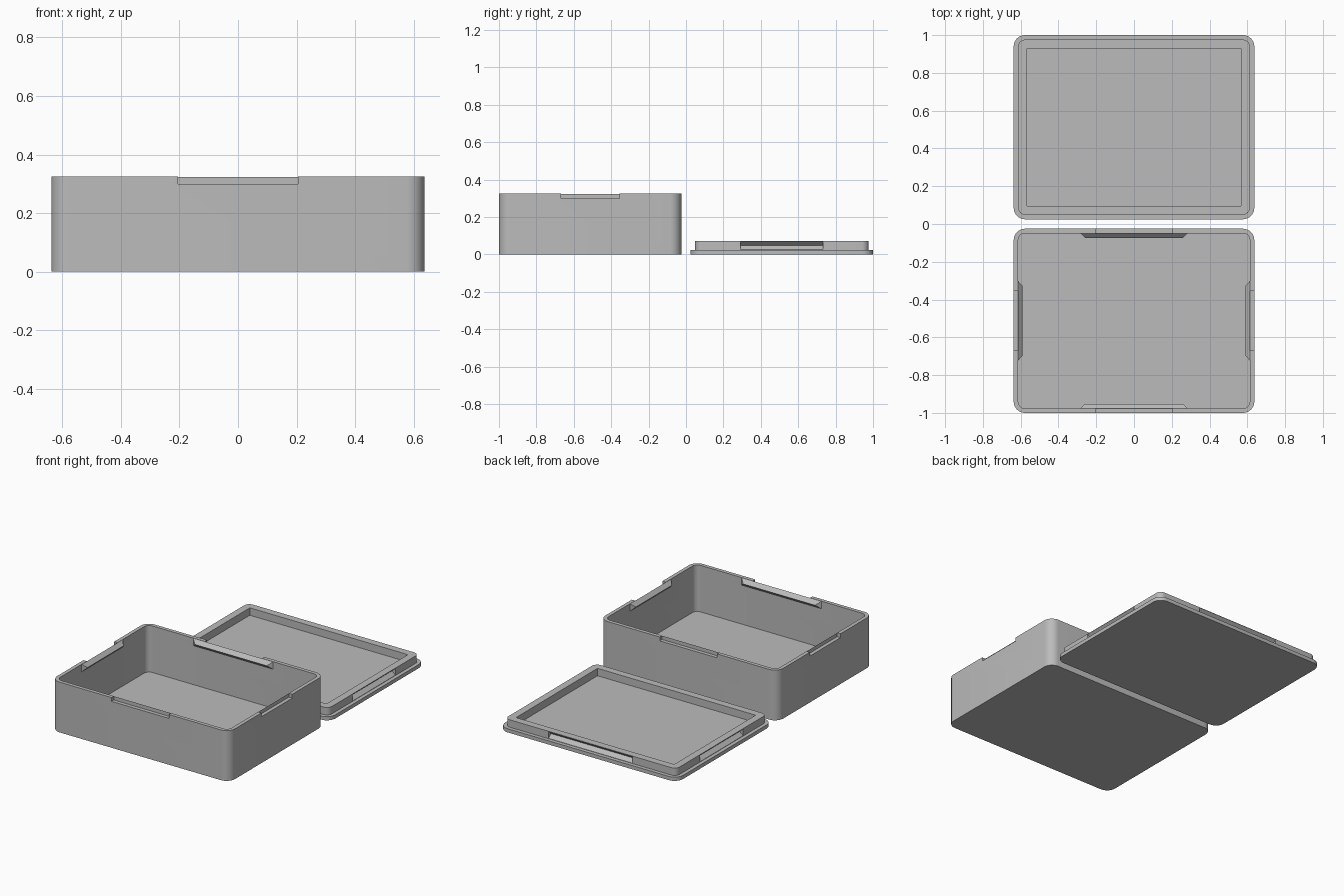
import bpy, bmesh, math
from mathutils import Matrix, Vector

cube = bpy.data.objects.get("Cube")
if cube:
    bpy.data.objects.remove(cube, do_unlink=True)

grey = bpy.data.materials.new("plain_grey")
grey.use_nodes = True
COLOR = (0.5, 0.5, 0.5, 1)
grey.diffuse_color = COLOR
for node in grey.node_tree.nodes:
    if node.type == 'BSDF_PRINCIPLED':
        node.inputs["Base Color"].default_value = COLOR

HX, HY, R = 0.637, 0.4875, 0.06      # footprint half sizes and corner radius
WALL = 0.024                         # wall, floor and lid plate thickness
HEIGHT, NOTCH_Z = 0.325, 0.30
LID_TOP, RIM = 0.072, 0.047
BOX_Y, LID_Y = -0.5125, 0.5125
SIDES = ("front", "left", "back", "right")


def make(name, bm):
    bmesh.ops.recalc_face_normals(bm, faces=bm.faces)
    mesh = bpy.data.meshes.new(name)
    bm.to_mesh(mesh)
    bm.free()
    mesh.materials.append(grey)
    ob = bpy.data.objects.new(name, mesh)
    bpy.context.collection.objects.link(ob)
    return ob


def prism(name, outline, z0, z1, matrix):
    """Extrude a flat outline from z0 to z1."""
    bm = bmesh.new()
    face = bm.faces.new([bm.verts.new((x, y, z0)) for x, y in outline])
    top = bmesh.ops.extrude_face_region(bm, geom=[face])["geom"]
    verts = [g for g in top if isinstance(g, bmesh.types.BMVert)]
    bmesh.ops.translate(bm, verts=verts, vec=(0, 0, z1 - z0))
    bm.transform(matrix)
    return make(name, bm)


def rounded(hx, hy, r, steps=8):
    """Outline of a rectangle with round corners."""
    pts = []
    for q, (sx, sy) in enumerate(((1, 1), (-1, 1), (-1, -1), (1, -1))):
        for i in range(steps + 1):
            a = (q + i / steps) * math.pi / 2
            pts.append((sx * (hx - r) + r * math.cos(a),
                        sy * (hy - r) + r * math.sin(a)))
    return pts


def rect(x, y0, y1):
    return [(-x, y0), (x, y0), (x, y1), (-x, y1)]


def wedge(name, base, tip, y0, y1, z, half, matrix):
    """V-shaped bar: flat base at y0, sharp edge at y1."""
    bm = bmesh.new()
    ends = [[bm.verts.new(p) for p in ((s * base, y0, z - half),
                                       (s * base, y0, z + half),
                                       (s * tip, y1, z))] for s in (-1, 1)]
    for end in ends:
        bm.faces.new(end)
    for i in range(3):
        j = (i + 1) % 3
        bm.faces.new((ends[0][i], ends[0][j], ends[1][j], ends[1][i]))
    bm.transform(matrix)
    return make(name, bm)


def cut(ob, cutter):
    cutter.hide_render = True
    mod = ob.modifiers.new("cut", 'BOOLEAN')
    mod.operation, mod.solver, mod.object = 'DIFFERENCE', 'EXACT', cutter
    bpy.context.view_layer.objects.active = ob
    bpy.ops.object.modifier_apply(modifier=mod.name)
    bpy.data.objects.remove(cutter, do_unlink=True)


def side(i, y):
    """Placement of side i, whose inward direction is local +y."""
    return Matrix.Translation((0, y, 0)) @ Matrix.Rotation(i * math.pi / 2, 4, 'Z')


at_box = Matrix.Translation((0, BOX_Y, 0))
at_lid = Matrix.Translation((0, LID_Y, 0))

# Open box
box = prism("box_body", rounded(HX, HY, R), 0, HEIGHT, at_box)
cut(box, prism("cavity_cutter", rounded(HX - WALL, HY - WALL, R - WALL),
               WALL, HEIGHT + 0.1, at_box))

# Lid plate and raised rim
plate = prism("lid_plate", rounded(HX, HY, R), 0, WALL, at_lid)
rim = prism("lid_rim", rounded(HX - WALL, HY - WALL, R - WALL), WALL, LID_TOP, at_lid)
inner = WALL + RIM
cut(rim, prism("rim_cutter", rect(HX - inner, inner - HY, HY - inner),
               0, LID_TOP + 0.1, at_lid))

# Finger notches and snap ridges on the box, matching grooves on the rim
parts = [box, plate, rim]
for i, label in enumerate(SIDES):
    dist, notch, ridge, groove = ((HX, 0.157, 0.21, 0.22) if i % 2
                                  else (HY, 0.205, 0.285, 0.30))
    cut(box, prism("notch_cutter", rect(notch, -dist - 0.02, -dist + WALL + 0.01),
                   NOTCH_Z, HEIGHT + 0.1, side(i, BOX_Y)))
    face = -dist + WALL
    parts.append(wedge(label + "_snap_ridge", ridge, ridge - 0.027, face,
                       face + 0.024, NOTCH_Z, 0.024, side(i, BOX_Y)))
    cut(rim, wedge("groove_cutter", groove, groove, face - 0.002, face + 0.024,
                   0.048, 0.0235, side(i, LID_Y)))

# Smooth round corners, crisp edges
bpy.ops.object.select_all(action='DESELECT')
for ob in parts:
    ob.select_set(True)
bpy.context.view_layer.objects.active = box
bpy.ops.object.shade_smooth_by_angle(angle=math.radians(30))
